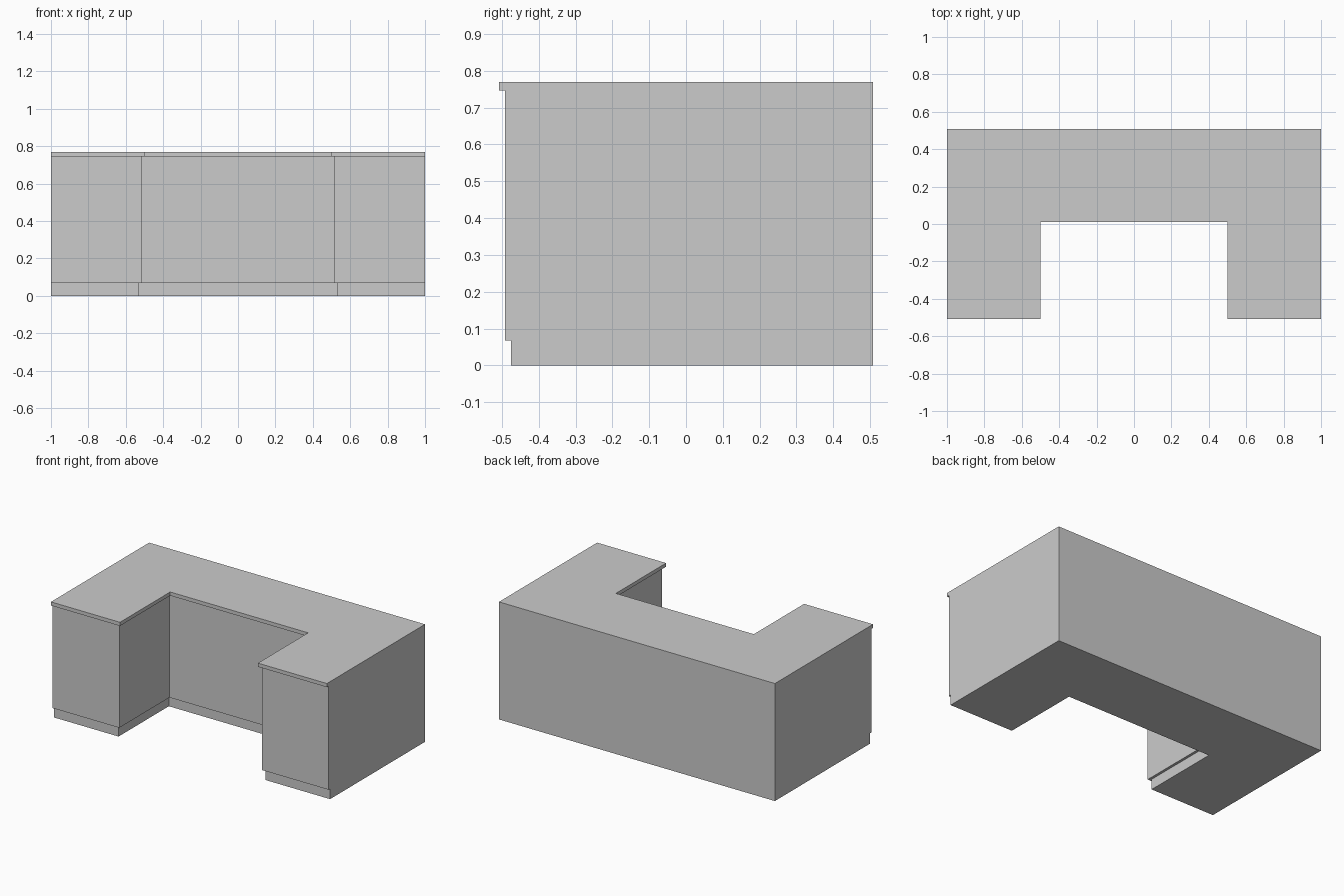
import bpy
import bmesh

default_cube = bpy.data.objects.get("Cube")
if default_cube:
    bpy.data.objects.remove(default_cube, do_unlink=True)

HALF_WIDTH = 1.0
BACK = 0.508

# Single plain grey finish
grey = bpy.data.materials.new("light_grey")
grey.use_nodes = True
colour = (0.6, 0.6, 0.6, 1.0)
grey.diffuse_color = colour
grey.node_tree.nodes["Principled BSDF"].inputs["Base Color"].default_value = colour


def u_block(name, setback, bottom, top):
    """Extrude a U-shaped plan; setback recesses the front and the inner faces."""
    front = -BACK + setback
    inner_x = 0.5 + setback
    inner_y = 0.012 + setback
    half = [(inner_x, inner_y), (inner_x, front), (HALF_WIDTH, front), (HALF_WIDTH, BACK)]
    plan = half + [(-x, y) for x, y in reversed(half)]

    bm = bmesh.new()
    base = bm.faces.new([bm.verts.new((x, y, bottom)) for x, y in plan])
    extruded = bmesh.ops.extrude_face_region(bm, geom=[base], use_keep_orig=True)["geom"]
    for item in extruded:
        if isinstance(item, bmesh.types.BMVert):
            item.co.z = top
    bmesh.ops.recalc_face_normals(bm, faces=bm.faces)

    mesh = bpy.data.meshes.new(name)
    bm.to_mesh(mesh)
    bm.free()
    mesh.materials.append(grey)
    obj = bpy.data.objects.new(name, mesh)
    bpy.context.collection.objects.link(obj)
    return obj


# Recessed base, cabinet body and overhanging top
u_block("plinth", 0.033, 0.0, 0.068)
u_block("cabinet_body", 0.0165, 0.068, 0.746)
u_block("worktop", 0.0, 0.746, 0.77)
